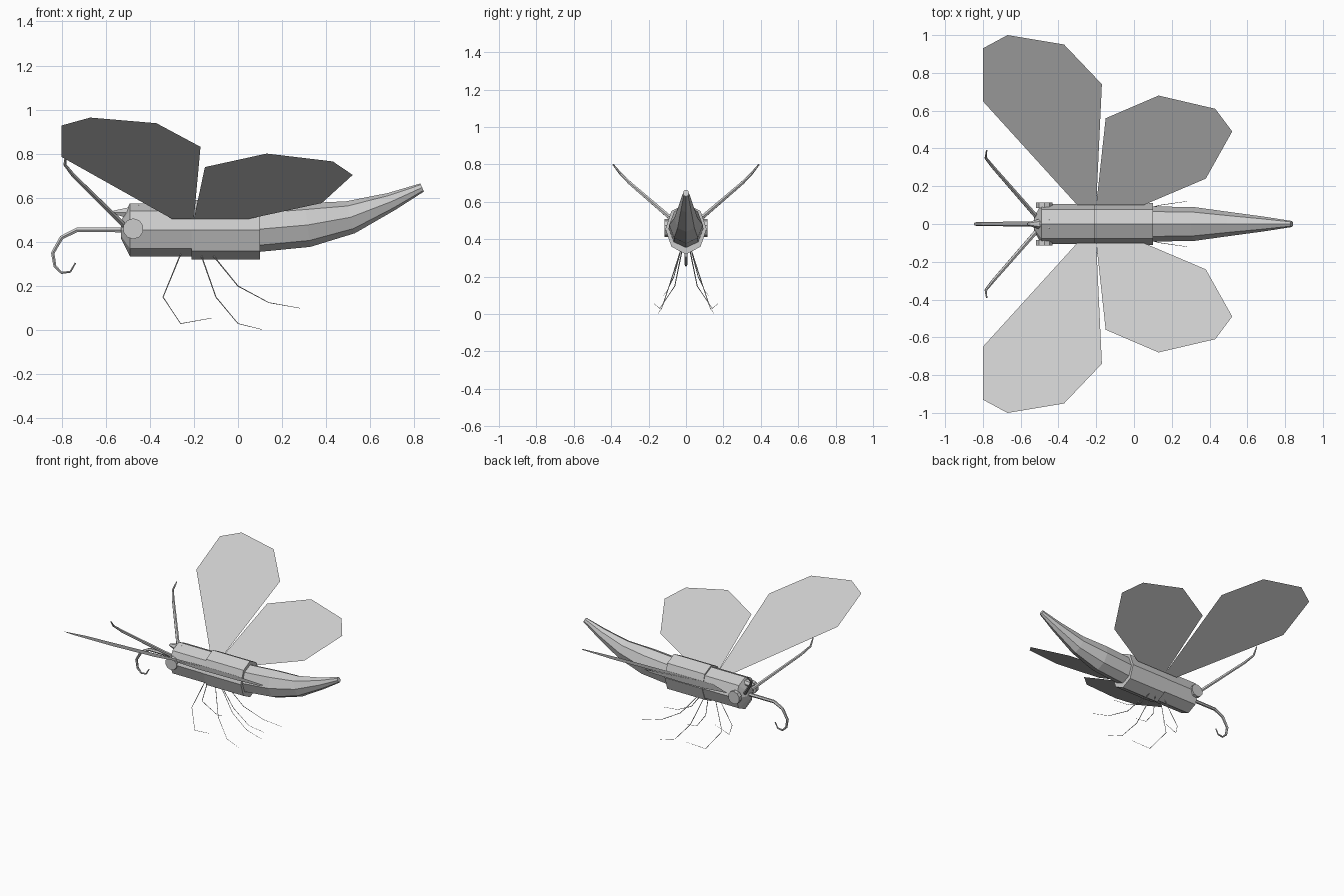
import bpy
from math import cos, sin, pi
from mathutils import Vector

cube = bpy.data.objects.get("Cube")
if cube:
    bpy.data.objects.remove(cube, do_unlink=True)

grey = bpy.data.materials.new("plain_grey")
grey.use_nodes = True
GREY = (0.6, 0.6, 0.6, 1)
grey.diffuse_color = GREY
grey.node_tree.nodes["Principled BSDF"].inputs["Base Color"].default_value = GREY


def add_mesh(name, verts, faces):
    mesh = bpy.data.meshes.new(name)
    mesh.from_pydata(verts, [], faces)
    mesh.materials.append(grey)
    obj = bpy.data.objects.new(name, mesh)
    bpy.context.collection.objects.link(obj)
    return obj


def loft(name, path, radii, sides=8):
    """Capped tube along a path; each radius is (sideways, upward)."""
    pts = [Vector(p) for p in path]
    verts, faces = [], []
    for i, p in enumerate(pts):
        ahead = pts[min(i + 1, len(pts) - 1)] - p
        behind = p - pts[max(i - 1, 0)]
        t = (ahead.normalized() + behind.normalized()).normalized()
        side = Vector((0, 1, 0))
        side = (side - t * side.dot(t)).normalized()
        up = t.cross(side)
        for k in range(sides):
            a = 2 * pi * k / sides
            verts.append(p + side * radii[i][0] * cos(a) + up * radii[i][1] * sin(a))
    for i in range(len(pts) - 1):
        for k in range(sides):
            a, b = i * sides + k, i * sides + (k + 1) % sides
            faces.append((a, b, b + sides, a + sides))
    faces.append(tuple(reversed(range(sides))))
    faces.append(tuple(range(len(verts) - sides, len(verts))))
    return add_mesh(name, verts, faces)


def tube(name, path, start, end, sides):
    n = len(path) - 1
    radii = [(start + (end - start) * i / n,) * 2 for i in range(n + 1)]
    return loft(name, path, radii, sides)


def flip(path, s):
    return [(x, y * s, z) for x, y, z in path]


# Body: head, thorax and upswept abdomen
MID = 0.455
loft("head", [(-0.53, 0, MID), (-0.49, 0, MID), (-0.21, 0, MID)],
     [(0.035, 0.04), (0.107, 0.12), (0.107, 0.12)])
tube("brow", [(-0.45, 0, 0.53), (-0.565, 0, 0.535)], 0.043, 0.008, 6)
loft("thorax", [(-0.21, 0, MID), (0.1, 0, MID)], [(0.11, 0.135)] * 2)
loft("abdomen",
     [(0.06, 0, MID), (0.315, 0, 0.477), (0.51, 0, 0.512), (0.695, 0, 0.583), (0.835, 0, 0.647)],
     [(0.093, 0.103), (0.09, 0.1), (0.063, 0.075), (0.038, 0.042), (0.016, 0.02)])

# Curled proboscis
tube("proboscis",
     [(-0.5, 0, MID), (-0.73, 0, MID), (-0.8, 0, 0.42), (-0.84, 0, 0.35),
      (-0.83, 0, 0.29), (-0.8, 0, 0.26), (-0.76, 0, 0.265), (-0.737, 0, 0.305)],
     0.013, 0.004, 6)

# Wing outlines in plan; height follows from the upward slant
FORE = [(-0.3, 0.1), (-0.8, 0.65), (-0.8, 0.93), (-0.67, 1.0), (-0.37, 0.95),
        (-0.17, 0.74), (-0.2, 0.1)]
HIND = [(-0.2, 0.1), (-0.15, 0.56), (0.13, 0.68), (0.43, 0.61), (0.52, 0.49),
        (0.38, 0.24), (0.05, 0.1)]

# Legs: hip, knee, ankle and toe
LEGS = {
    "front_leg": [(-0.26, 0.02, 0.345), (-0.34, 0.06, 0.15), (-0.26, 0.14, 0.03), (-0.12, 0.17, 0.055)],
    "middle_leg": [(-0.165, 0.03, 0.335), (-0.1, 0.09, 0.15), (0, 0.13, 0.03), (0.11, 0.15, 0.003)],
    "hind_leg": [(-0.11, 0.03, 0.335), (0, 0.065, 0.2), (0.14, 0.1, 0.125), (0.28, 0.12, 0.1)],
}
ANTENNA = [(-0.5, 0.02, 0.46), (-0.745, 0.3, 0.7), (-0.785, 0.35, 0.75), (-0.78, 0.39, 0.8)]

for label, s in (("left", 1), ("right", -1)):
    for part, outline in (("forewing", FORE), ("hindwing", HIND)):
        verts = [(x, y * s, 0.505 + (y - 0.1) * 0.51) for x, y in outline]
        order = range(len(verts))
        # keep both wing faces pointing upward
        add_mesh(f"{label}_{part}", verts, [tuple(reversed(order)) if s > 0 else tuple(order)])
    for part, path in LEGS.items():
        tube(f"{label}_{part}", flip(path, s), 0.003, 0.001, 4)
    tube(f"{label}_antenna", flip(ANTENNA, s), 0.013, 0.004, 6)
    # Round flat eye
    bpy.ops.mesh.primitive_cylinder_add(vertices=10, radius=0.047, depth=0.03,
                                        location=(-0.475, 0.1 * s, 0.46), rotation=(pi / 2, 0, 0))
    eye = bpy.context.object
    eye.name = f"{label}_eye"
    eye.data.materials.append(grey)
